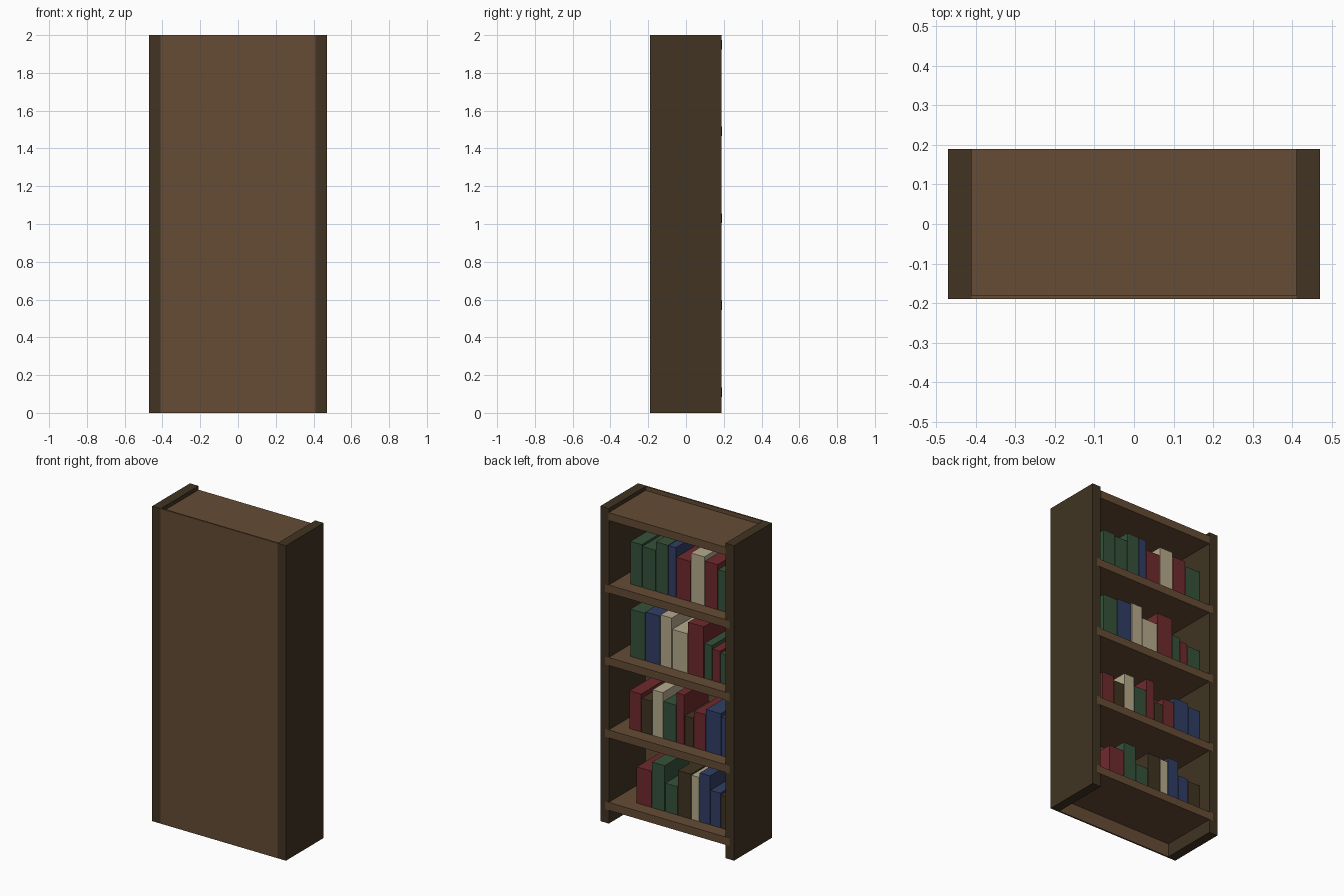
import bpy, bmesh

if "Cube" in bpy.data.objects:
    bpy.data.objects.remove(bpy.data.objects["Cube"])


def material(name, rgb):
    # sRGB 0-255 to linear
    lin = [((c / 255 + 0.055) / 1.055) ** 2.4 for c in rgb]
    m = bpy.data.materials.new(name)
    m.diffuse_color = (*lin, 1)
    m.use_nodes = True
    m.node_tree.nodes["Principled BSDF"].inputs["Base Color"].default_value = m.diffuse_color
    return m


MATS = {
    "side": material("dark_wood", (65, 52, 34)),
    "wood": material("brown_wood", (101, 76, 53)),
    "G": material("green_cover", (54, 82, 58)),
    "N": material("navy_cover", (49, 62, 100)),
    "R": material("red_cover", (112, 42, 45)),
    "C": material("cream_cover", (182, 170, 140)),
}
MATS["B"] = MATS["side"]


def box(name, x0, x1, y0, y1, z0, z1, mat):
    bm = bmesh.new()
    bmesh.ops.create_cube(bm, size=1)
    for v in bm.verts:
        v.co = (x1 if v.co.x > 0 else x0,
                y1 if v.co.y > 0 else y0,
                z1 if v.co.z > 0 else z0)
    me = bpy.data.meshes.new(name)
    bm.to_mesh(me)
    bm.free()
    me.materials.append(MATS[mat])
    ob = bpy.data.objects.new(name, me)
    bpy.context.collection.objects.link(ob)
    return ob


# Upright sides
box("left_side", -0.47, -0.41, -0.19, 0.189, 0, 2, "side")
box("right_side", 0.41, 0.47, -0.19, 0.189, 0, 2, "side")

# Closed panel on the -y face
box("back_panel", -0.41, 0.41, -0.19, -0.18, 0, 2, "wood")

# Shelves: four carry books, the top one sits between the sides
SHELF_TOPS = [1.515, 1.055, 0.595, 0.135]
for i, top in enumerate(SHELF_TOPS):
    box(f"shelf_{i + 1}", -0.437, 0.437, -0.18, 0.19, top - 0.05, top, "wood")
box("top_shelf", -0.41, 0.41, -0.18, 0.19, 1.925, 1.975, "wood")

# Books per shelf: cover letters, edges measured from x = 0.47 towards -x, heights
ROWS = [
    ("GGGNRCRG",
     [.151, .235, .33, .418, .474, .576, .675, .767, .878],
     [.27, .26, .315, .315, .255, .31, .285, .255]),
    ("GNCCRGRG",
     [.151, .256, .363, .445, .557, .67, .727, .785, .878],
     [.30, .31, .32, .25, .325, .22, .20, .188]),
    ("RBCGRBRNN",
     [.144, .23, .307, .383, .474, .533, .598, .682, .79, .878],
     [.24, .215, .29, .235, .315, .185, .23, .265, .245]),
    ("RGGBCNNB",
     [.195, .303, .396, .485, .58, .638, .714, .787, .878],
     [.23, .29, .18, .285, .28, .31, .22, .21]),
]
GAP = 0.002
for r, (covers, edges, heights) in enumerate(ROWS):
    z = SHELF_TOPS[r]
    for i, cover in enumerate(covers):
        box(f"book_{r + 1}_{i + 1}", 0.47 - edges[i + 1] + GAP, 0.47 - edges[i] - GAP,
            -0.14, 0.105, z, z + heights[i], cover)
